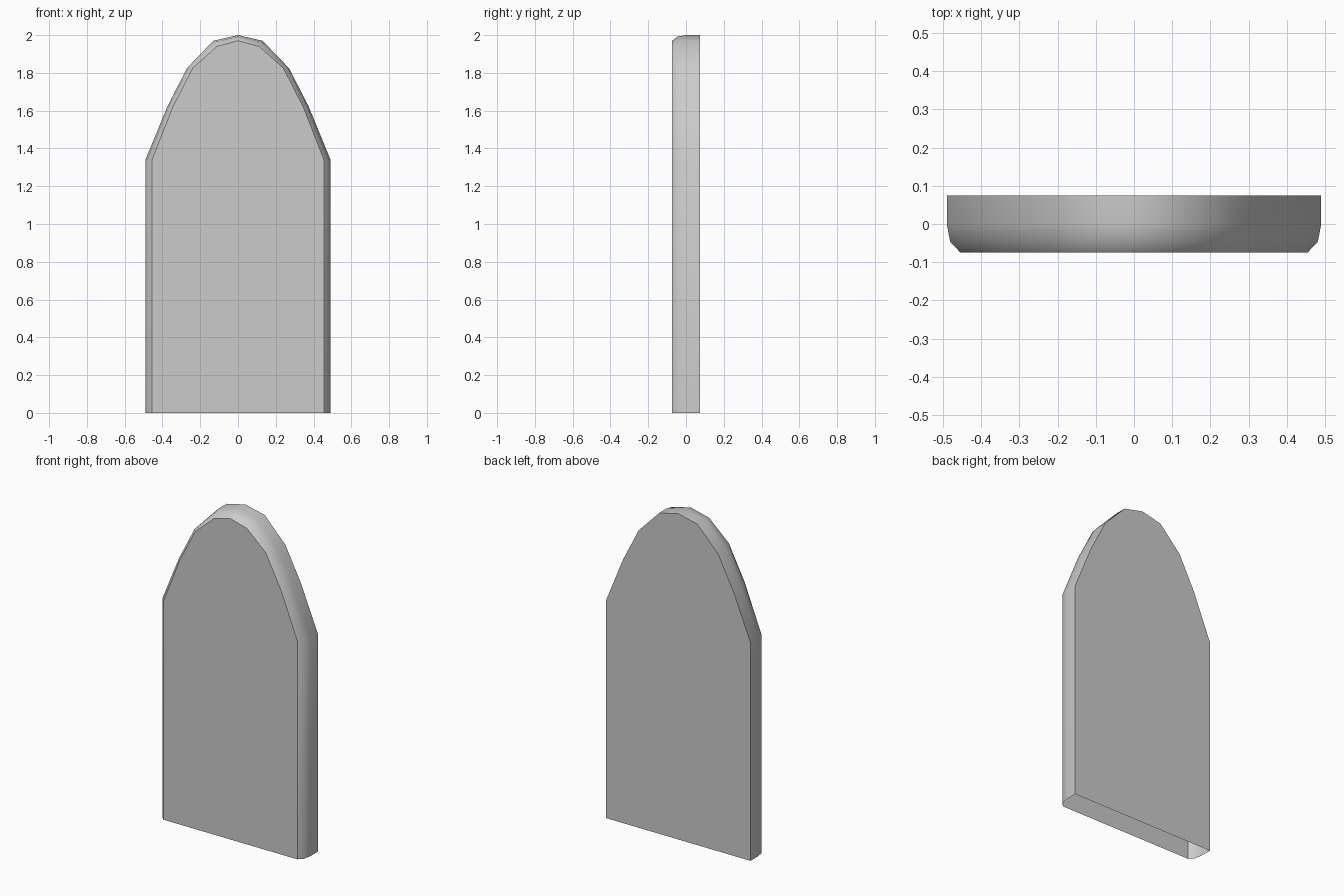
import bpy, bmesh, math

if "Cube" in bpy.data.objects:
    bpy.data.objects.remove(bpy.data.objects["Cube"])

# Half outlines (x, z) from the foot to the peak: outer wall and front face
OUTER = [(0.49, 0), (0.49, 1.34), (0.375, 1.62), (0.27, 1.825), (0.13, 1.97), (0, 2.0)]
INNER = [(0.455, 0), (0.455, 1.34), (0.345, 1.62), (0.24, 1.825), (0.112, 1.94), (0, 1.97)]

# Rounded front edge: (y, blend from outer to inner outline)
PROFILE = [(0.074, 0), (0.0, 0), (-0.046, 0.25), (-0.074, 1)]


def outline(t):
    half = [(a + (c - a) * t, b + (d - b) * t)
            for (a, b), (c, d) in zip(OUTER, INNER)]
    return half + [(-x, z) for x, z in reversed(half[:-1])]


bm = bmesh.new()
rings = [[bm.verts.new((x, y, z)) for x, z in outline(t)] for y, t in PROFILE]

# Side walls and bevel, left open at the foot
for a, b in zip(rings, rings[1:]):
    for i in range(len(a) - 1):
        bm.faces.new((a[i], a[i + 1], b[i + 1], b[i]))

# Flat back and front panels
bm.faces.new(rings[0])
bm.faces.new(rings[-1])
bmesh.ops.recalc_face_normals(bm, faces=bm.faces[:])
front = min(bm.faces, key=lambda f: f.calc_center_median().y)
if front.normal.y > 0:
    bmesh.ops.reverse_faces(bm, faces=bm.faces[:])

mesh = bpy.data.meshes.new("arched_slab")
bm.to_mesh(mesh)
bm.free()
slab = bpy.data.objects.new("arched_slab", mesh)
bpy.context.collection.objects.link(slab)
bpy.context.view_layer.objects.active = slab
slab.select_set(True)
bpy.ops.object.shade_smooth_by_angle(angle=math.radians(40))
